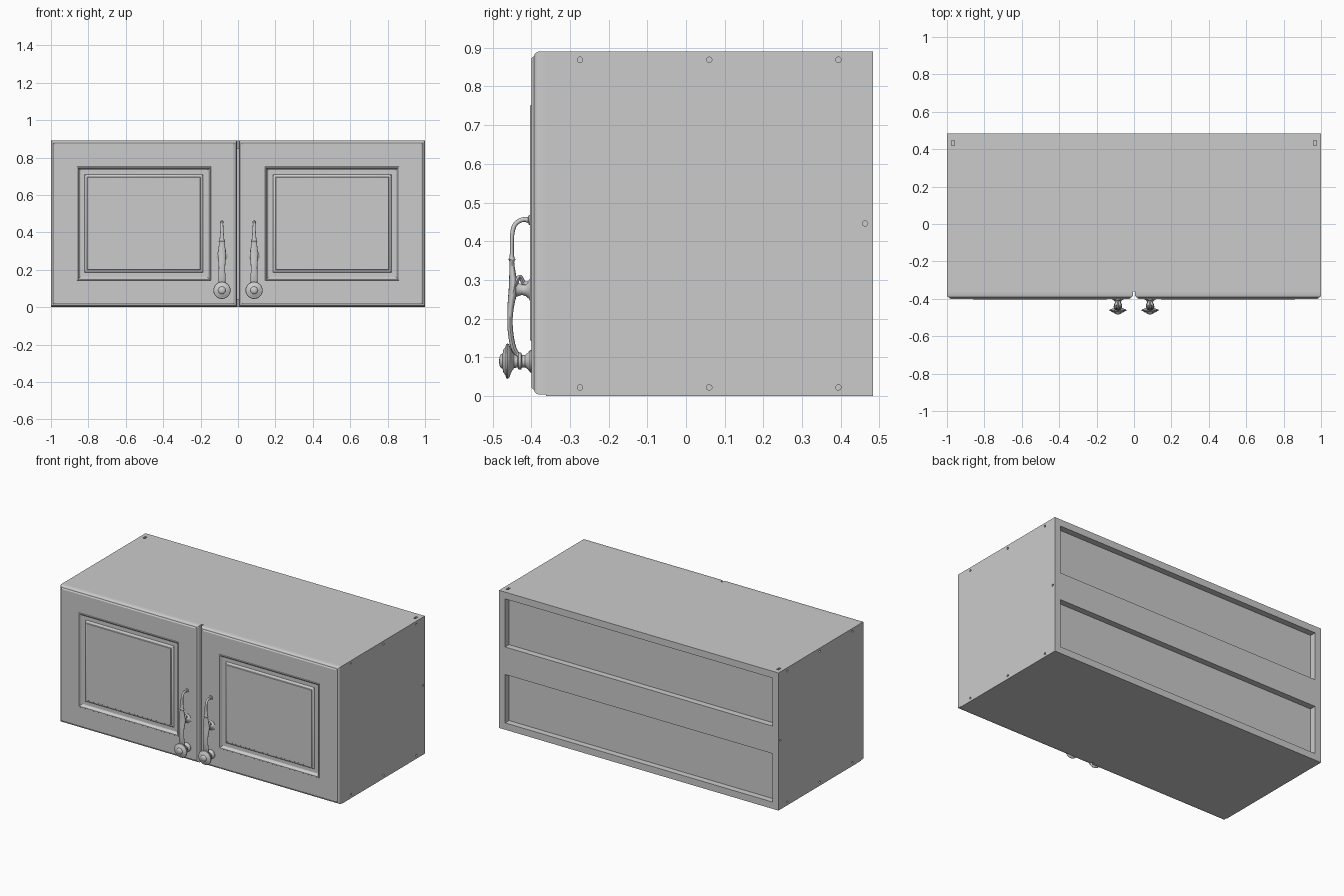
import bpy, bmesh
from math import cos, sin, pi, radians
from mathutils import Vector, Matrix

if "Cube" in bpy.data.objects:
    bpy.data.objects.remove(bpy.data.objects["Cube"])

W, BACK, FRONT, H, T = 1.0, 0.483, -0.362, 0.89, 0.044
HX = 0.086  # handle offset from the centre


def finish(name, bm, smooth=None):
    bmesh.ops.recalc_face_normals(bm, faces=bm.faces)
    me = bpy.data.meshes.new(name)
    bm.to_mesh(me)
    bm.free()
    ob = bpy.data.objects.new(name, me)
    bpy.context.collection.objects.link(ob)
    if smooth:
        bpy.ops.object.select_all(action='DESELECT')
        ob.select_set(True)
        bpy.context.view_layer.objects.active = ob
        bpy.ops.object.shade_smooth_by_angle(angle=radians(smooth))
    return ob


def add_box(bm, x, y, z):
    size = Vector((x[1] - x[0], y[1] - y[0], z[1] - z[0]))
    mid = Vector((x[0] + x[1], y[0] + y[1], z[0] + z[1])) / 2
    m = Matrix.Translation(mid) @ Matrix.Diagonal((*size, 1))
    bmesh.ops.create_cube(bm, size=1, matrix=m)


def box(name, x, y, z):
    bm = bmesh.new()
    add_box(bm, x, y, z)
    return finish(name, bm)


def skin(bm, rings):
    """Join rings of points into a closed, capped tube."""
    vs = [[bm.verts.new(p) for p in r] for r in rings]
    n = len(vs[0])
    for a, b in zip(vs, vs[1:]):
        for i in range(n):
            j = (i + 1) % n
            bm.faces.new((a[i], a[j], b[j], b[i]))
    bm.faces.new(vs[0])
    bm.faces.new(vs[-1][::-1])


def turned(name, x, z, profile, n=28):
    """Turned part along y from (y, radius) pairs."""
    bm = bmesh.new()
    skin(bm, [[(x + r * cos(2 * pi * i / n), y, z + r * sin(2 * pi * i / n))
               for i in range(n)] for y, r in profile])
    return finish(name, bm, 35)


def swept(name, x, path, n=16, steps=5):
    """Oval bar along a curve of (y, z, half width, half thickness)."""
    pts = []
    for k in range(len(path) - 1):
        p = [Vector(path[min(max(k + o, 0), len(path) - 1)]) for o in (-1, 0, 1, 2)]
        for s in range(steps):
            t = s / steps
            pts.append(0.5 * (2 * p[1] + (p[2] - p[0]) * t
                              + (2 * p[0] - 5 * p[1] + 4 * p[2] - p[3]) * t * t
                              + (3 * p[1] - p[0] - 3 * p[2] + p[3]) * t ** 3))
    pts.append(Vector(path[-1]))
    rings = []
    for k, q in enumerate(pts):
        a, b = pts[max(k - 1, 0)], pts[min(k + 1, len(pts) - 1)]
        d = Vector((b[0] - a[0], b[1] - a[1])).normalized()
        rings.append([(x + q[2] * cos(u), q[0] - d.y * q[3] * sin(u), q[1] + d.x * q[3] * sin(u))
                      for u in (2 * pi * i / n for i in range(n))])
    bm = bmesh.new()
    skin(bm, rings)
    return finish(name, bm, 50)


def side_panel(name, s):
    ob = box(name, sorted((s * W, s * (W - T))), (FRONT, BACK), (0, H))
    # screw holes in the side and a bracket slot in the top
    bm = bmesh.new()
    holes = [(y, z) for y in (-0.274, 0.06, 0.394) for z in (0.022, 0.869)] + [(0.463, 0.446)]
    for y, z in holes:
        m = Matrix.Translation((s * W, y, z)) @ Matrix.Rotation(pi / 2, 4, 'Y')
        bmesh.ops.create_cone(bm, cap_ends=True, segments=16, radius1=0.007,
                              radius2=0.007, depth=0.024, matrix=m)
    add_box(bm, sorted((s * 0.961, s * 0.976)), (0.42, 0.447), (H - 0.012, H + 0.02))
    cutter = finish("hole_cutter", bm)
    cutter.hide_render = True
    mod = ob.modifiers.new("holes", 'BOOLEAN')
    mod.operation, mod.solver, mod.object = 'DIFFERENCE', 'EXACT', cutter
    bpy.context.view_layer.objects.active = ob
    bpy.ops.object.modifier_apply(modifier=mod.name)
    bpy.data.objects.remove(cutter)


# door: concentric rectangles of (inset, y) from the back edge to the raised panel
DOOR = [(0, -0.36), (0, -0.382), (0.002, -0.387), (0.006, -0.391), (0.012, -0.393),
        (0.014, -0.397), (0.019, -0.4), (0.138, -0.4), (0.140, -0.403), (0.145, -0.403),
        (0.149, -0.396), (0.154, -0.389), (0.158, -0.387), (0.180, -0.387),
        (0.183, -0.391), (0.189, -0.395), (0.194, -0.396), (0.196, -0.399)]


def door(name, s):
    x0, x1 = sorted((s * 0.006, s * W))
    z0, z1 = 0.004, H
    bm = bmesh.new()
    skin(bm, [[(x0 + i, y, z0 + i), (x1 - i, y, z0 + i), (x1 - i, y, z1 - i), (x0 + i, y, z1 - i)]
              for i, y in DOOR])
    finish(name, bm, 25)


# carcass
inner = (-W + T, W - T)
box("top_panel", inner, (FRONT, BACK), (H - T, H))
box("bottom_panel", inner, (FRONT, BACK), (0, T))
box("back_panel", inner, (0.425, 0.443), (T, H - T))
box("back_rail", inner, (0.443, BACK), (0.357, 0.535))

for side, s in (("left", -1), ("right", 1)):
    side_panel(side + "_side_panel", s)
    door(side + "_door", s)
    x = s * HX
    # handle: upper foot, middle foot, lever and knob
    turned(side + "_handle_top_foot", x, 0.455, [(-0.398, 0.013), (-0.406, 0.013), (-0.408, 0.008), (-0.414, 0.006)])
    turned(side + "_handle_middle_foot", x, 0.275,
           [(-0.398, 0.031), (-0.402, 0.031), (-0.406, 0.024), (-0.414, 0.017),
            (-0.424, 0.014), (-0.434, 0.017), (-0.44, 0.019), (-0.447, 0.013)])
    swept(side + "_handle_lever", x, [
        (-0.404, 0.456, 0.006, 0.006), (-0.425, 0.455, 0.006, 0.006), (-0.442, 0.443, 0.007, 0.006),
        (-0.449, 0.42, 0.008, 0.0055), (-0.450, 0.39, 0.010, 0.005), (-0.450, 0.36, 0.013, 0.006),
        (-0.450, 0.353, 0.017, 0.009), (-0.450, 0.345, 0.015, 0.006), (-0.448, 0.31, 0.019, 0.009),
        (-0.446, 0.28, 0.022, 0.012), (-0.452, 0.24, 0.019, 0.009), (-0.455, 0.20, 0.017, 0.007),
        (-0.453, 0.16, 0.019, 0.007), (-0.446, 0.125, 0.018, 0.007), (-0.434, 0.105, 0.014, 0.006),
        (-0.424, 0.10, 0.010, 0.005)])
    # curled leaf joining the lever to the middle foot
    swept(side + "_handle_leaf", x, [
        (-0.452, 0.225, 0.012, 0.004), (-0.447, 0.265, 0.021, 0.005), (-0.437, 0.298, 0.022, 0.006),
        (-0.428, 0.308, 0.017, 0.005), (-0.418, 0.29, 0.014, 0.006), (-0.402, 0.293, 0.012, 0.006)])
    turned(side + "_knob", x, 0.09,
           [(-0.398, 0.029), (-0.403, 0.029), (-0.409, 0.021), (-0.416, 0.016), (-0.424, 0.016),
            (-0.426, 0.022), (-0.433, 0.022), (-0.435, 0.016), (-0.444, 0.018), (-0.449, 0.024),
            (-0.453, 0.032), (-0.457, 0.043), (-0.461, 0.046), (-0.465, 0.044), (-0.467, 0.036),
            (-0.472, 0.030), (-0.474, 0.020), (-0.479, 0.017), (-0.482, 0.011), (-0.483, 0.004)])
